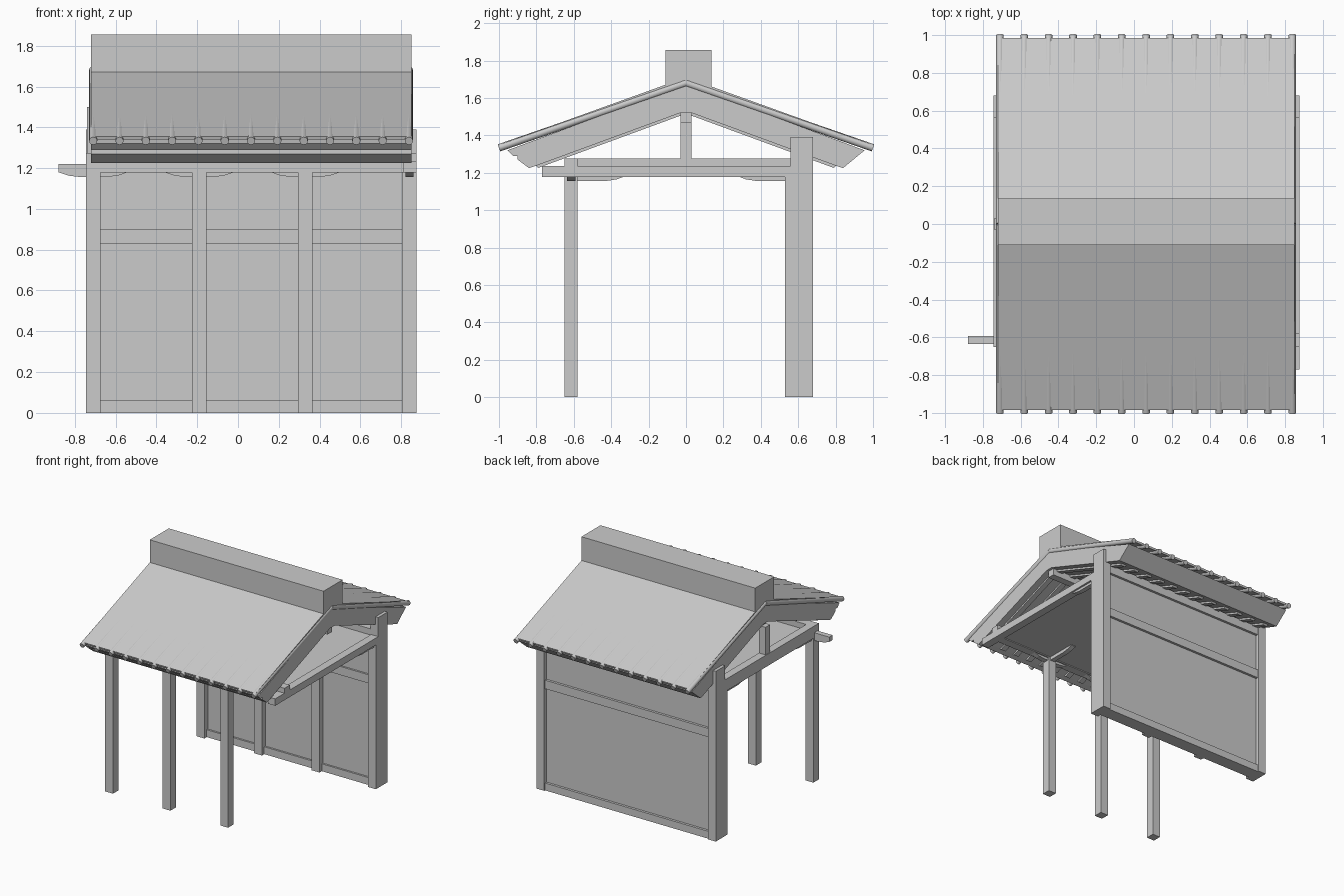
import bpy, bmesh, math
from mathutils import Vector

cube = bpy.data.objects.get("Cube")
if cube:
    bpy.data.objects.remove(cube, do_unlink=True)

grey = bpy.data.materials.new("plain grey")
grey.use_nodes = True
grey.diffuse_color = (0.6, 0.6, 0.6, 1)
grey.node_tree.nodes["Principled BSDF"].inputs["Base Color"].default_value = (0.6, 0.6, 0.6, 1)


def finish(name, bm):
    bmesh.ops.recalc_face_normals(bm, faces=bm.faces)
    mesh = bpy.data.meshes.new(name)
    bm.to_mesh(mesh)
    bm.free()
    mesh.materials.append(grey)
    obj = bpy.data.objects.new(name, mesh)
    bpy.context.collection.objects.link(obj)
    return obj


def box(name, x, y, z):
    bm = bmesh.new()
    bmesh.ops.create_cube(bm, size=1)
    for v in bm.verts:
        v.co = [(lo + hi) / 2 + c * (hi - lo) for c, (lo, hi) in zip(v.co, (x, y, z))]
    return finish(name, bm)


def prism(name, profile, lo, hi, axis="x"):
    """Extrude a (horizontal, z) profile between lo and hi along x or y."""
    bm = bmesh.new()
    def place(a, z):
        return (lo, a, z) if axis == "x" else (a, lo, z)
    face = bm.faces.new([bm.verts.new(place(a, z)) for a, z in profile])
    step = Vector((hi - lo, 0, 0)) if axis == "x" else Vector((0, hi - lo, 0))
    new = bmesh.ops.extrude_face_region(bm, geom=[face])["geom"]
    bmesh.ops.translate(bm, vec=step, verts=[v for v in new if isinstance(v, bmesh.types.BMVert)])
    return finish(name, bm)


def rod(name, start, end, radius):
    start, end = Vector(start), Vector(end)
    bm = bmesh.new()
    bmesh.ops.create_cone(bm, cap_ends=True, segments=12, radius1=radius,
                          radius2=radius, depth=(end - start).length)
    turn = (end - start).to_track_quat("Z", "Y")
    for v in bm.verts:
        v.co = turn @ v.co + (start + end) / 2
    obj = finish(name, bm)
    bpy.context.view_layer.objects.active = obj
    obj.select_set(True)
    bpy.ops.object.shade_smooth_by_angle(angle=math.radians(40))
    obj.select_set(False)


LEFT, RIGHT = -0.72, 0.85
BAYS = [-0.71, -0.19, 0.33, 0.84]
HALF = 0.035

# Roof: covering sheet, stepped body and ridge cap
sheet = [(0, 1.71), (0.985, 1.355), (0.98, 1.34), (0, 1.69)]
for name, side in (("front", -1), ("back", 1)):
    prism(name + "_roof_sheet", [(side * y, z) for y, z in sheet], LEFT, RIGHT)
front_edge = [(-0.955, 1.32), (-0.925, 1.29), (-0.9, 1.29), (-0.9, 1.27), (-0.84, 1.225)]
back_edge = [(0.84, 1.225), (0.955, 1.32)]
prism("roof_body", [(0, 1.675)] + front_edge + [(-0.8, 1.238), (-0.03, 1.52), (0.03, 1.52),
      (0.8, 1.238)] + back_edge, LEFT, RIGHT)
box("ridge_cap", (LEFT, RIGHT), (-0.11, 0.135), (1.66, 1.855))
box("ridge_beam", (LEFT + 0.02, RIGHT - 0.02), (-0.03, 0.03), (1.465, 1.53))

# Round roof poles and the rafters between them
spacing = 0.129
for i in range(13):
    x = -0.71 + i * spacing
    for name, side in (("front", -1), ("back", 1)):
        rod(f"{name}_roof_pole_{i}", (x, 0, 1.68), (x, side, 1.333), 0.02)
        if i < 12:
            mid = x + spacing / 2
            rafter = [(0.03, 1.53), (0.81, 1.245), (0.79, 1.226), (0.03, 1.505)]
            prism(f"{name}_rafter_{i}", [(side * y, z) for y, z in rafter],
                  mid - 0.022, mid + 0.022)

# Front posts with crossed brackets
for i, x in enumerate(BAYS[:3]):
    box(f"front_post_{i}", (x - HALF, x + HALF), (-0.65, -0.58), (0, 1.18))
    arm = [(-0.17, 1.22), (-0.17, 1.18), (-0.12, 1.163), (-0.07, 1.157),
           (0.07, 1.157), (0.12, 1.163), (0.17, 1.18), (0.17, 1.22)]
    prism(f"front_bracket_{i}", [(x + a, z) for a, z in arm], -0.635, -0.592, "y")

# Brackets reaching inward beneath the tie beams
inner = [(-0.58, 1.2), (-0.58, 1.157), (-0.42, 1.157), (-0.37, 1.165), (-0.33, 1.18), (-0.33, 1.2)]
for i, x in enumerate(BAYS):
    if i < 3:
        prism(f"inward_bracket_{i}", inner, x - 0.02, x + 0.02)
    prism(f"wall_bracket_{i}", [(-0.05 - y, z) for y, z in inner], x - 0.02, x + 0.02)
    box(f"inner_wall_post_{i}", (x - HALF, x + HALF), (0.53, 0.58), (0, 1.18))

# Flat ceiling, tie beams and front plates
box("ceiling", (-0.7, 0.83), (-0.6, 0.57), (1.185, 1.23))
box("left_tie_beam", (0.81, 0.875), (-0.77, 0.56), (1.178, 1.235))
box("right_tie_beam", (-0.745, -0.68), (-0.65, 0.56), (1.178, 1.275))
box("king_post", (-0.74, -0.68), (-0.03, 0.03), (1.27, 1.5))
box("front_beam", (-0.705, 0.82), (-0.65, -0.58), (1.178, 1.235))
box("front_plate", (-0.72, 0.875), (-0.65, -0.58), (1.235, 1.275))

# Back wall: end posts, recessed panel and rails
for name, x in (("right", BAYS[0]), ("left", BAYS[3])):
    box(name + "_wall_post", (x - HALF, x + HALF), (0.56, 0.68), (0, 1.39))
box("wall_panel", (-0.7, 0.83), (0.575, 0.65), (0.02, 1.28))
for name, low, high, depth in (("sill", 0, 0.06, 0.67), ("middle_rail", 0.83, 0.9, 0.67),
                               ("top_rail", 1.21, 1.28, 0.67)):
    box("wall_" + name, (-0.69, 0.82), (0.56, depth), (low, high))
